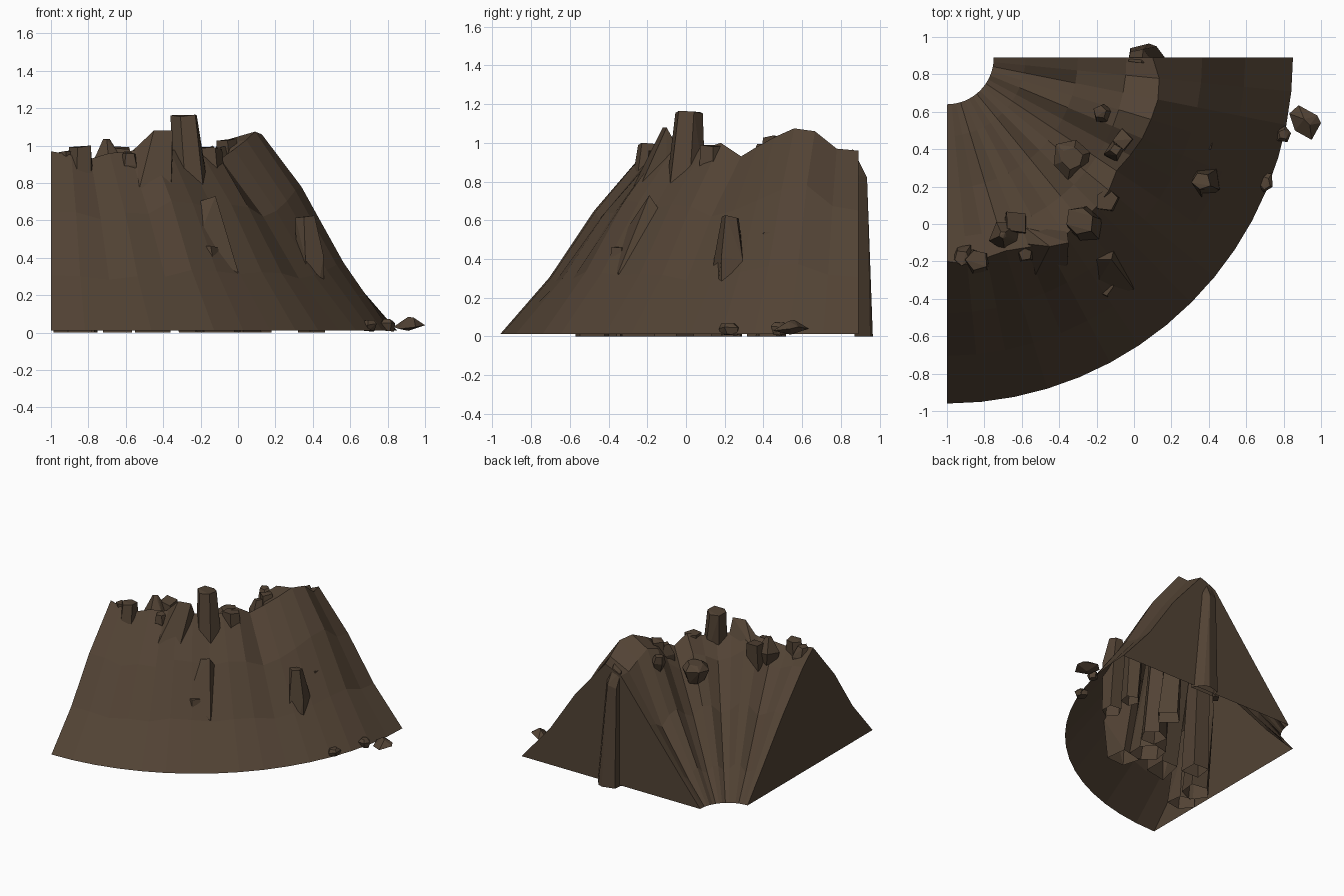
import bpy, bmesh, math, random
from mathutils import Vector

if "Cube" in bpy.data.objects:
    bpy.data.objects.remove(bpy.data.objects["Cube"])

random.seed(7)
CX, CY = -1.0, 0.89          # centre of the crater ring

rock = bpy.data.materials.new("brown_rock")
rock.diffuse_color = (0.085, 0.056, 0.035, 1)
rock.use_nodes = True
rock.node_tree.nodes["Principled BSDF"].inputs["Base Color"].default_value = rock.diffuse_color


def finish(bm, name):
    bmesh.ops.recalc_face_normals(bm, faces=bm.faces)
    # like the wall itself, rocks standing on the ground are open below
    under = [f for f in bm.faces if all(v.co.z < 0.001 for v in f.verts)]
    bmesh.ops.delete(bm, geom=under, context='FACES')
    me = bpy.data.meshes.new(name)
    bm.to_mesh(me)
    bm.free()
    me.materials.append(rock)
    ob = bpy.data.objects.new(name, me)
    bpy.context.collection.objects.link(ob)
    return ob


def hull(name, pts):
    bm = bmesh.new()
    for p in pts:
        bm.verts.new((max(p[0], -1.0), p[1], max(p[2], 0.0)))
    res = bmesh.ops.convex_hull(bm, input=bm.verts)
    junk = {g for g in res["geom_interior"] + res["geom_unused"]
            if isinstance(g, bmesh.types.BMVert)}
    bmesh.ops.delete(bm, geom=list(junk), context='VERTS')
    bmesh.ops.dissolve_limit(bm, angle_limit=math.radians(8),
                             verts=bm.verts, edges=bm.edges)
    return finish(bm, name)


def shard(name, base, top, r, taper=(0.6, 1.0, 0.7), sides=5, squash=1.0):
    """Faceted rock column from base to top."""
    base, top = Vector(base), Vector(top)
    spin = random.uniform(0, 6)
    pts = []
    for t, k in zip((0, 0.65, 1), taper):
        c = base.lerp(top, t)
        for i in range(sides):
            a = spin + 2 * math.pi * i / sides
            j = r * k * random.uniform(0.85, 1.12)
            dz = 0 if base.z == 0 and t == 0 else random.uniform(-0.12, 0.12) * r
            pts.append((c.x + j * math.cos(a), c.y + j * squash * math.sin(a), c.z + dz))
    return hull(name, pts)


def polar(deg, r, z):
    a = math.radians(deg)
    return (CX + r * math.cos(a), CY + r * math.sin(a), z)


# Quarter crater wall: outer slope, ragged rim, fluted inner slope, open below
rim_z = [.97, .95, .93, .96, .97, 1.0, .98, .97, .97, 1.0, .93, .98, 1.03, 1.075, 1.06, .97, .96]
rim_r = [1.09, 1.11, 1.09, 1.08, 1.1, 1.13, 1.14, 1.13, 1.13, 1.12, 1.09, 1.11, 1.13, 1.14, 1.15, 1.14, 1.1]
flute = [0, .01, -.01, -.03, .02, .03, -.01, -.025, .02, .02, -.03, -.01, .03, .01, -.04, -.01, 0]
N = len(rim_z) - 1
bm = bmesh.new()
rows = []
for i in range(N + 1):
    z, f = rim_z[i], flute[i]
    j = 0 if i in (0, N) else random.uniform(-0.025, 0.025)
    slope = z / (1.85 - rim_r[i])
    inner_z = z - (0.06 if i > 11 else 0.11)
    prof = [(1.85, .012), (1.595, slope * .255 - .02 + j * .5), (1.365, slope * .485 + .03 + j),
            (rim_r[i], z), (0.96, inner_z + f), (0.70, .57 + f * 1.5),
            (0.42, .22 + f), (0.25, .012)]
    rows.append([bm.verts.new(polar(-90 + 90 * i / N, r, h)) for r, h in prof])
for p, q in zip(rows, rows[1:]):
    for k in range(len(p) - 1):
        bm.faces.new((p[k], q[k], q[k + 1], p[k + 1]))
bm.faces.new(rows[0])         # cut end on the left
bm.faces.new(rows[-1][::-1])  # cut end at the back
finish(bm, "crater_wall")

# Tall columns rising from the ground through the rim
shard("rim_tall_column", (-.20, -.08, 0), (-.29, .02, 1.16), .11, (1.1, 1.0, .72), 6)
hull("rim_wide_column", [(-.45, -.12, 1.08), (-.35, -.10, 1.08), (-.63, -.10, .91),
                         (-.55, -.32, .68), (-.36, -.27, .70), (-.36, -.03, .95),
                         (-.58, -.02, .93), (-.55, -.32, 0), (-.36, -.28, 0),
                         (-.5, -.10, 0), (-.36, -.10, 0)])
shard("rim_left_column", (-.85, -.30, 0), (-.84, -.19, .99), .10, (1.1, 1, .6), 5)
shard("rim_inner_column", (-.64, -.05, 0), (-.63, .01, .99), .10, (1.0, 1.0, .7), 4)
shard("rim_gap_column", (-.08, .12, 0), (-.15, .13, .98), .09, (1.1, 1, .7))
shard("rim_right_column", (.02, .42, 0), (-.06, .45, 1.03), .10, (1.1, 1, .6), 4)

# Chips and blocks along the rim
shard("rim_left_edge_chip", (-.90, -.14, .75), (-.92, -.18, .97), .06)
shard("rim_left_peak", (-.66, -.08, .70), (-.70, -.06, 1.03), .07, (.7, 1.2, .3))
shard("rim_small_block", (-.58, -.14, .76), (-.58, -.16, .96), .05)
shard("rim_right_chip", (-.14, .57, .82), (-.18, .60, .99), .055)
shard("rim_middle_chip", (-.10, .36, .75), (-.10, .40, .99), .06, (.7, 1, .5), 4)

# Short columns rising from the ground through the outer slope
hull("outer_slab", [(-.28, -.19, .68), (-.12, -.19, .73), (0, -.35, .33), (-.23, -.37, .46),
                    (-.13, -.38, .34), (-.1, -.10, .6),
                    (-.02, -.33, 0), (-.18, -.34, 0), (-.22, -.2, 0), (-.04, -.16, 0)])
shard("outer_left_column", (-.88, -.48, 0), (-.88, -.42, .56), .11, (1.0, .95, .7))
shard("outer_low_column", (.40, .22, 0), (.36, .23, .62), .085, (1, 1, .6), 5)
shard("outer_high_column", (.39, .43, 0), (.37, .44, .54), .075, (1, 1, .8))
shard("outer_slope_chip", (-.14, -.33, .29), (-.16, -.33, .46), .06, (.5, 1, .9))

# Boulder on the inner slope
shard("inner_boulder", (-.33, .35, .74), (-.33, .35, .89), .105, (.6, 1, .6), 6)

# Buttress rock on the back cut face
hull("back_buttress", [(-.03, .87, 0), (-.02, .94, 0), (.08, .965, 0), (.12, .95, 0),
                       (.18, .87, 0), (-.02, .92, .80), (.05, .935, .82),
                       (.10, .87, .84), (-.03, .87, .93), (.04, .86, .97)])

# Loose stones at the foot of the slope
hull("loose_stone_large", [(.83, .59, .03), (.86, .50, .02), (.95, .45, .03), (1.0, .54, .04),
                           (.98, .58, .05), (.88, .635, .04), (.91, .56, .085), (.94, .53, .08),
                           (.91, .54, .01)])
shard("loose_stone_mid", (.80, .48, .01), (.80, .48, .07), .045, (.7, 1, .6))
shard("loose_stone_small", (.70, .23, .01), (.70, .22, .065), .05, (.8, 1, .6), 5, 1.2)
